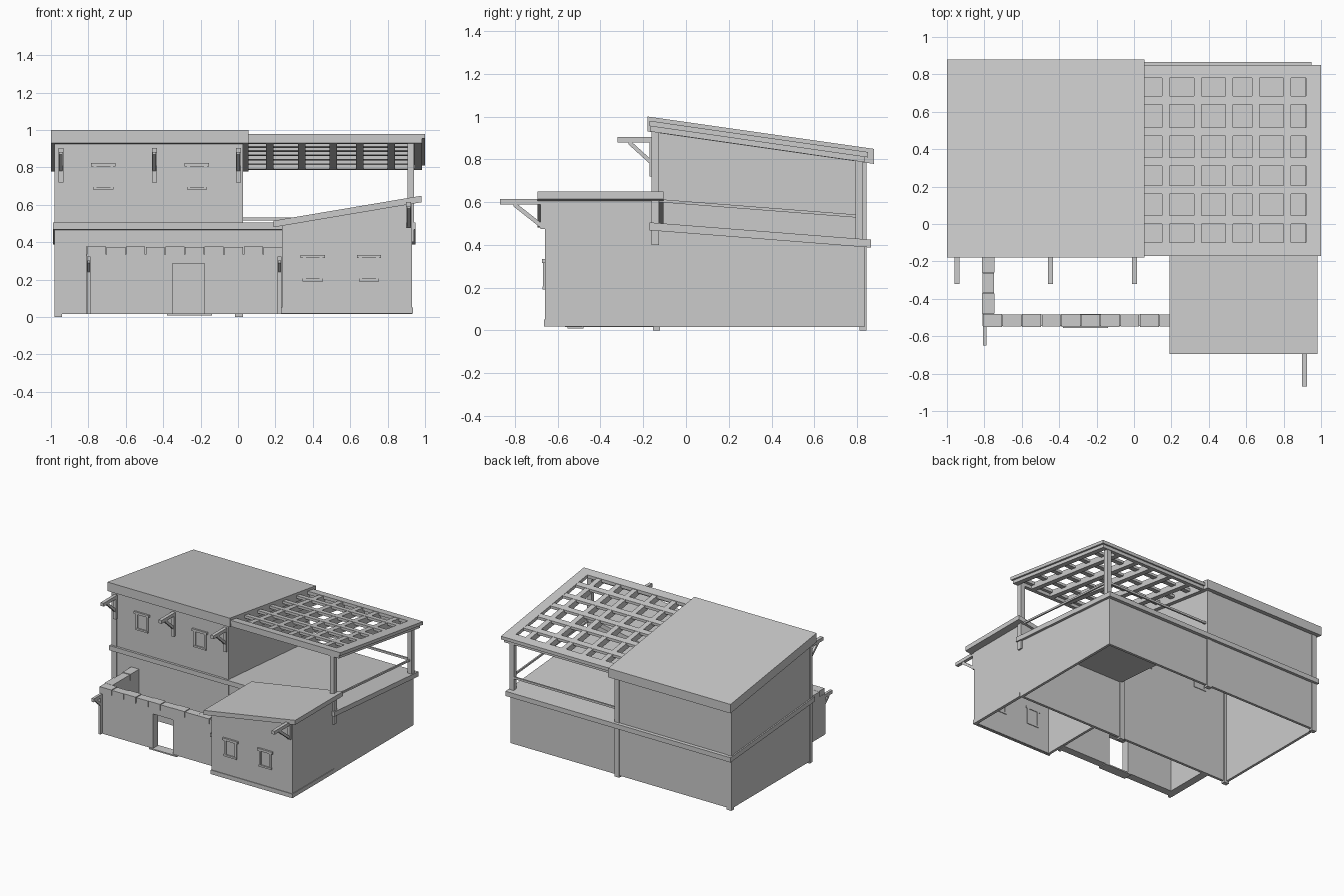
import bpy

# Box whose top and bottom may be numbers or functions of (x, y), for sloped parts
def box(name, x0, x1, y0, y1, bottom, top):
    def h(f, x, y):
        return f(x, y) if callable(f) else f
    ring = [(x0, y0), (x1, y0), (x1, y1), (x0, y1)]
    verts = [(x, y, h(bottom, x, y)) for x, y in ring] + [(x, y, h(top, x, y)) for x, y in ring]
    faces = [(3, 2, 1, 0), (4, 5, 6, 7)] + [(i, (i + 1) % 4, (i + 1) % 4 + 4, i + 4) for i in range(4)]
    me = bpy.data.meshes.new(name)
    me.from_pydata(verts, [], faces)
    ob = bpy.data.objects.new(name, me)
    bpy.context.collection.objects.link(ob)
    return ob

# Sloped heights: main roof, pergola and slab fall to the back, annex roof rises to the right
def roof(d=0): return lambda x, y: 1.0 - 0.143 * (y + 0.18) + d
def perg(d=0): return lambda x, y: 0.98 - 0.143 * (y + 0.17) + d
def slab(d=0): return lambda x, y: 0.505 - 0.078 * (y + 0.17) + d
def annex(d=0): return lambda x, y: 0.515 + 0.169 * (x - 0.19) + d

T = 0.02  # wall thickness

# Two-storey house shell, open at the bottom
box("house_left_wall", -0.98, -0.98 + T, -0.15, 0.84, 0.015, roof(-0.06))
box("house_front_wall", -0.98, 0.025, -0.15, -0.15 + T, 0.015, roof(-0.06))
box("house_back_wall", -0.98, 0.025, 0.84 - T, 0.84, 0.015, roof(-0.06))
box("house_upper_right_wall", 0.005, 0.025, -0.15, 0.84, slab(-0.03), roof(-0.06))
box("house_roof", -1.0, 0.055, -0.18, 0.88, roof(-0.07), roof())

# Ground floor under the terrace
box("terrace_front_wall", 0.025, 0.93, -0.15, -0.15 + T, 0.015, slab(-0.02))
box("terrace_back_wall", 0.025, 0.93, 0.835 - T, 0.835, 0.015, slab(-0.02))
box("terrace_right_wall", 0.93 - T, 0.93, -0.15, 0.835, 0.015, slab(-0.02))
box("terrace_slab", 0.01, 0.95, -0.17, 0.865, slab(-0.037), slab())

# Floor band around the house
box("band_front", -0.985, 0.02, -0.172, -0.14, slab(-0.037), slab())
box("band_back", -0.985, 0.02, 0.83, 0.865, slab(-0.037), slab())
box("band_left", -0.99, -0.97, -0.172, 0.865, slab(-0.037), slab())

# Corner posts
for x in (-0.982, -0.015):
    for y in (-0.154, 0.812):
        box("corner_post", x, x + 0.042, y, y + 0.032, 0.0, roof(-0.06))

# Pergola frame, slats, rafters, posts and rails
box("pergola_front_frame", 0.055, 1.0, -0.17, -0.10, perg(-0.025), perg())
box("pergola_back_frame", 0.055, 1.0, 0.78, 0.85, perg(-0.025), perg())
box("pergola_right_frame", 0.92, 1.0, -0.10, 0.78, perg(-0.025), perg())
for y in (0.0, 0.16, 0.31, 0.47, 0.64):
    box("pergola_slat", 0.055, 0.92, y, y + 0.045, perg(-0.022), perg(-0.002))
for x in (0.15, 0.32, 0.49, 0.63, 0.80):
    box("pergola_rafter", x, x + 0.04, -0.13, 0.81, perg(-0.05), perg(-0.004))
for y in (-0.165, 0.80):
    box("pergola_beam", 0.04, 0.985, y, y + 0.035, perg(-0.05), perg(-0.02))
box("pergola_side_beam", 0.945, 0.985, -0.15, 0.83, perg(-0.05), perg(-0.02))
for y in (-0.162, 0.792):
    box("pergola_post", 0.905, 0.942, y, y + 0.036, 0.40, perg(-0.04))
box("side_rail", 0.918, 0.93, -0.14, 0.80, slab(0.098), slab(0.112))
box("back_rail", 0.02, 0.92, 0.815, 0.828, 0.517, 0.533)

# Front annex with its sloped roof and plinth
box("annex_front_wall", 0.235, 0.93, -0.66, -0.66 + T, 0.02, annex(-0.03))
box("annex_left_wall", 0.235, 0.235 + T, -0.66, -0.15, 0.02, annex(-0.03))
box("annex_right_wall", 0.93 - T, 0.93, -0.66, -0.15, 0.02, annex(-0.03))
box("annex_back_wall", 0.235, 0.93, -0.145, -0.125, slab(-0.02), annex(-0.03))
box("annex_roof", 0.19, 0.98, -0.695, -0.105, annex(-0.035), annex())
box("annex_plinth_front", 0.23, 0.935, -0.665, -0.65, 0.018, 0.05)
box("annex_plinth_right", 0.92, 0.935, -0.665, -0.15, 0.018, 0.05)

# Courtyard wall with doorway, coping stones and doorstep
for x0, x1 in ((-0.81, -0.35), (-0.18, 0.24)):
    box("court_front_wall", x0, x1, -0.545, -0.485, 0.015, 0.335)
box("court_lintel", -0.35, -0.18, -0.545, -0.485, 0.285, 0.335)
box("court_side_wall", -0.81, -0.75, -0.545, -0.15, 0.015, 0.335)
box("doorstep", -0.38, -0.14, -0.555, -0.48, 0.008, 0.018)
for i in range(10):
    x = -0.81 + i * 0.105
    o = 0.003 * (i % 2)
    box("front_coping", x + 0.002, x + 0.103, -0.55 + o, -0.48 - o, 0.33, 0.378 - o)
for i in range(3):
    y = -0.48 + i * 0.11
    o = 0.003 * (i % 2)
    box("side_coping", -0.814 + o, -0.746 - o, y + 0.002, y + 0.108, 0.33, 0.378 - o)

# Projecting beam with diagonal brace and wall stud
def bracket(x, wall, reach, ztop, stud_bottom, drop, w=0.026):
    tip, foot = wall - reach, wall - 0.02
    start = tip + reach * 0.3
    k = drop / (foot - start)
    box("bracket_beam", x - w / 2, x + w / 2, tip, wall + 0.01, ztop - 0.026, ztop)
    box("bracket_brace", x - w * 0.35, x + w * 0.35, start, foot + 0.005,
        lambda a, y: ztop - 0.035 - k * (y - start),
        lambda a, y: ztop - 0.01 - k * (y - start))
    box("bracket_stud", x - w / 2, x + w / 2, foot, wall + 0.005, stud_bottom, ztop - 0.01)

for x in (-0.947, -0.447, 0.002):
    bracket(x, -0.15, 0.17, 0.905, 0.72, 0.09)
bracket(0.912, -0.66, 0.21, 0.615, 0.475, 0.10)
for x in (-0.798, 0.222):
    bracket(x, -0.545, 0.105, 0.325, 0.015, 0.05, 0.02)

# Windows: jambs, wide lintel and sill
def window(x, y, z, w=0.09, h=0.11):
    for s in (-1, 1):
        c = x + s * w / 2
        box("window_jamb", c - 0.008, c + 0.008, y - 0.008, y + 0.025, z - h / 2, z + h / 2)
    box("window_lintel", x - w * 0.72, x + w * 0.72, y - 0.014, y + 0.025, z + h / 2, z + h / 2 + 0.018)
    box("window_sill", x - w * 0.6, x + w * 0.6, y - 0.01, y + 0.025, z - h / 2 - 0.014, z - h / 2)

window(-0.72, -0.15, 0.75)
window(-0.22, -0.15, 0.75)
window(0.40, -0.66, 0.26)
window(0.70, -0.66, 0.26)
